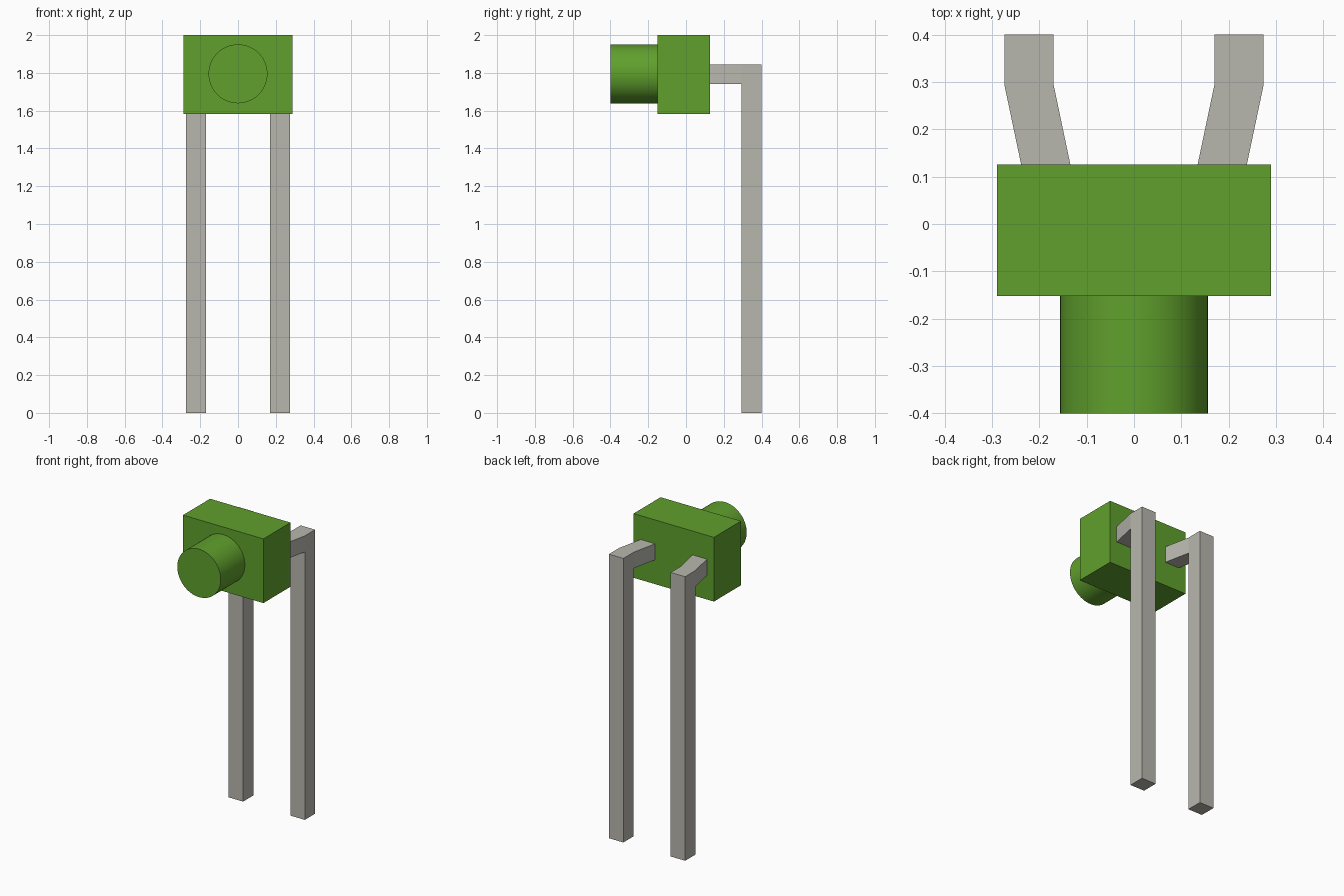
import bpy
import bmesh
import math
from mathutils import Matrix, Vector

default = bpy.data.objects.get("Cube")
if default:
    bpy.data.objects.remove(default, do_unlink=True)


def make_material(name, rgb):
    mat = bpy.data.materials.new(name)
    mat.use_nodes = True
    color = (*rgb, 1)
    mat.diffuse_color = color
    mat.node_tree.nodes["Principled BSDF"].inputs["Base Color"].default_value = color
    return mat


def finish(bm, name, mat):
    bmesh.ops.recalc_face_normals(bm, faces=bm.faces)
    mesh = bpy.data.meshes.new(name)
    bm.to_mesh(mesh)
    bm.free()
    mesh.materials.append(mat)
    obj = bpy.data.objects.new(name, mesh)
    bpy.context.collection.objects.link(obj)
    return obj


def add_box(bm, low, high):
    low, high = Vector(low), Vector(high)
    matrix = Matrix.Translation((low + high) / 2) @ Matrix.Diagonal((*(high - low), 1))
    bmesh.ops.create_cube(bm, size=1, matrix=matrix)


green = make_material("green plastic", (0.117, 0.352, 0.026))
grey = make_material("pale grey metal", (0.48, 0.473, 0.423))

# Rectangular body
BACK = 0.126
bm = bmesh.new()
add_box(bm, (-0.289, -0.152, 1.583), (0.289, BACK, 2.0))
finish(bm, "body", green)

# Round button facing forward
bm = bmesh.new()
bmesh.ops.create_cone(
    bm, cap_ends=True, segments=64, radius1=0.156, radius2=0.156, depth=0.248,
    matrix=Matrix.Translation((0, -0.276, 1.795)) @ Matrix.Rotation(math.pi / 2, 4, "X"))
button = finish(bm, "button", green)
bpy.context.view_layer.objects.active = button
button.select_set(True)
bpy.ops.object.shade_smooth_by_angle(angle=math.radians(35))
button.select_set(False)

# Bent pins: a straight post whose upper front face is drawn in to the body
for side, label in ((1, "left"), (-1, "right")):
    bm = bmesh.new()
    add_box(bm, (0.17, 0.295, 0), (0.274, 0.4, 1.845))
    bmesh.ops.bisect_plane(bm, geom=bm.verts[:] + bm.edges[:] + bm.faces[:],
                           plane_co=(0, 0, 1.74), plane_no=(0, 0, 1))
    bm.normal_update()
    front = next(f for f in bm.faces
                 if f.normal.y < -0.9 and f.calc_center_median().z > 1.74)
    arm = bmesh.ops.extrude_discrete_faces(bm, faces=[front])["faces"][0]
    bmesh.ops.translate(bm, verts=arm.verts, vec=(-0.0355, BACK - 0.295, 0))
    bmesh.ops.scale(bm, verts=bm.verts, vec=(side, 1, 1))
    bmesh.ops.dissolve_limit(bm, angle_limit=math.radians(1),
                             verts=bm.verts, edges=bm.edges)
    finish(bm, label + "_pin", grey)
